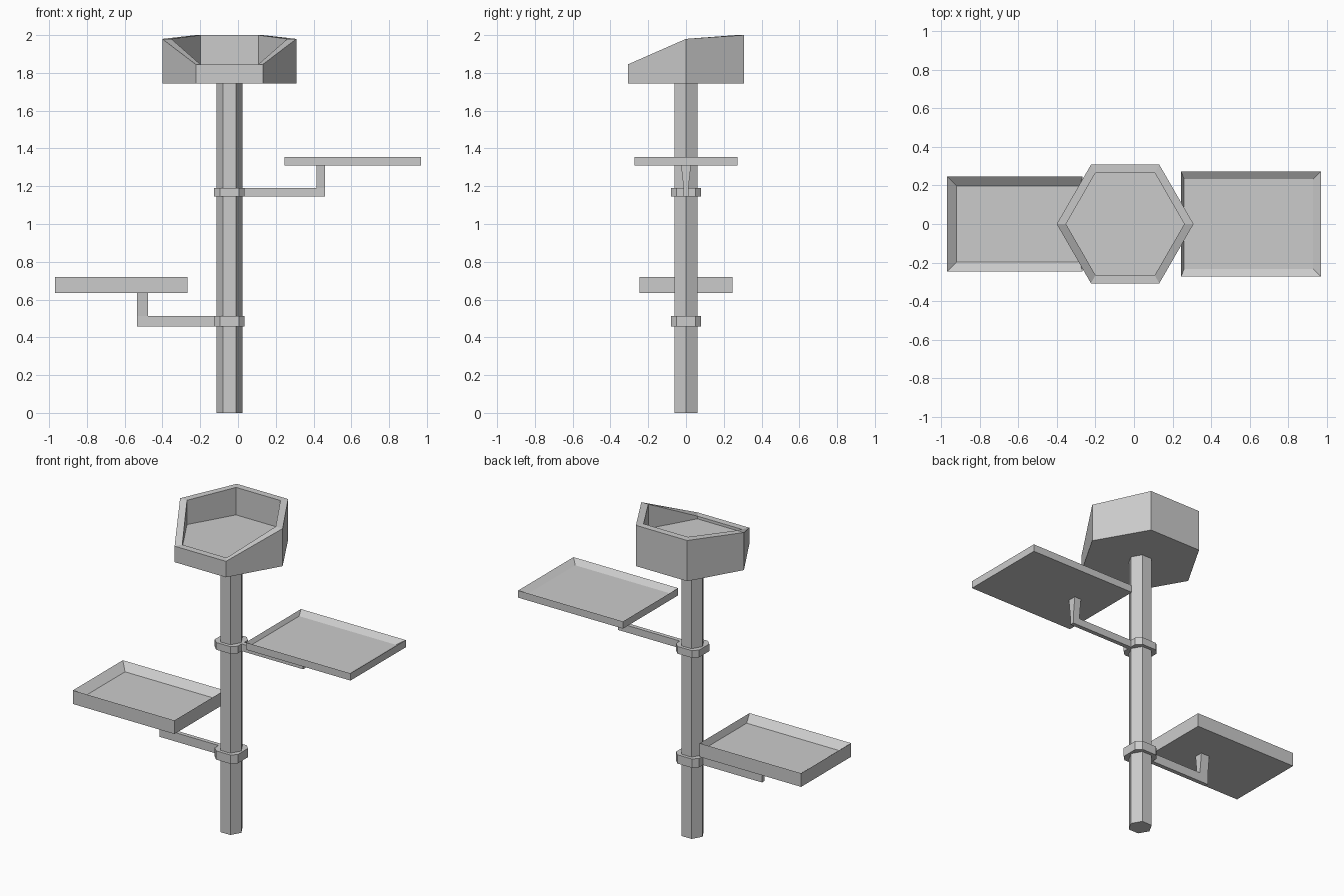
import bpy
from math import cos, sin, radians

cube = bpy.data.objects.get("Cube")
if cube:
    bpy.data.objects.remove(cube, do_unlink=True)

grey = bpy.data.materials.new("plain_grey")
grey.use_nodes = True
GREY = (0.6, 0.6, 0.6, 1)
grey.diffuse_color = GREY
grey.node_tree.nodes["Principled BSDF"].inputs["Base Color"].default_value = GREY

AXIS = -0.046  # x position of the pole


def loft(name, loops):
    """Join equal-length point loops with quads and cap both ends."""
    n = len(loops[0])
    verts = [p for loop in loops for p in loop]
    faces = [tuple(reversed(range(n))), tuple(range(len(verts) - n, len(verts)))]
    for k in range(len(loops) - 1):
        for i in range(n):
            j = (i + 1) % n
            faces.append((k * n + i, k * n + j, (k + 1) * n + j, (k + 1) * n + i))
    mesh = bpy.data.meshes.new(name)
    mesh.from_pydata(verts, [], faces)
    mesh.materials.append(grey)
    obj = bpy.data.objects.new(name, mesh)
    bpy.context.collection.objects.link(obj)
    return obj


def hexagon(radius, height):
    """Hexagon round the pole axis; height is a function of y direction."""
    angles = [radians(60 * i) for i in range(6)]
    return [(AXIS + radius * cos(a), radius * sin(a), height(sin(a))) for a in angles]


def rect(x0, x1, y, z):
    return [(x0, -y, z), (x1, -y, z), (x1, y, z), (x0, y, z)]


def level(z):
    return lambda s: z


def rim(s):
    """Low at the front, high at the back."""
    return 1.98 if abs(s) < 0.1 else (2.0 if s > 0 else 1.845)


# Pole and hexagonal basket
loft("pole", [hexagon(0.069, level(0)), hexagon(0.069, level(1.745))])
loft("basket", [hexagon(0.355, level(1.745)), hexagon(0.355, rim),
                hexagon(0.307, rim), hexagon(0.307, level(1.828))])


def collar(name, z0, z1):
    """Square clamp with cut corners around the pole."""
    h, f = 0.08, 0.05
    outline = [(h, -f), (h, f), (f, h), (-f, h), (-h, f), (-h, -f), (-f, -h), (f, -h)]
    loft(name, [[(AXIS + x, y, z) for x, y in outline] for z in (z0, z1)])


def bracket(name, side, z0, z1, top, tip, thick):
    """Horizontal arm from the collar, with a post that widens upwards."""
    start = AXIS + side * 0.07
    ends = sorted((start, side * tip))
    loft(name + "_arm", [rect(*ends, 0.013, z) for z in (z0, z1)])
    post = sorted((side * (tip - thick), side * tip))
    loft(name + "_post", [rect(*post, 0.013, z1), rect(*post, 0.026, top)])


def tray(name, side, near, far, y, z0, z1, lip, depth):
    """Shallow tray with sloping inner lips, steeper next to the pole."""
    outer = sorted((side * near, side * far))
    inner = sorted((side * (near + 0.015), side * (far - lip)))
    loft(name, [rect(*outer, y, z0), rect(*outer, y, z1),
                rect(*inner, y - lip, z1 - depth)])


# Upper tray on the +x side
collar("upper_collar", 1.145, 1.19)
bracket("upper", 1, 1.145, 1.19, 1.312, 0.46, 0.045)
tray("upper_tray", 1, 0.245, 0.97, 0.273, 1.31, 1.355, 0.04, 0.025)

# Lower tray on the -x side
collar("lower_collar", 0.457, 0.512)
bracket("lower", -1, 0.457, 0.512, 0.637, 0.535, 0.058)
tray("lower_tray", -1, 0.267, 0.97, 0.247, 0.635, 0.72, 0.05, 0.04)
